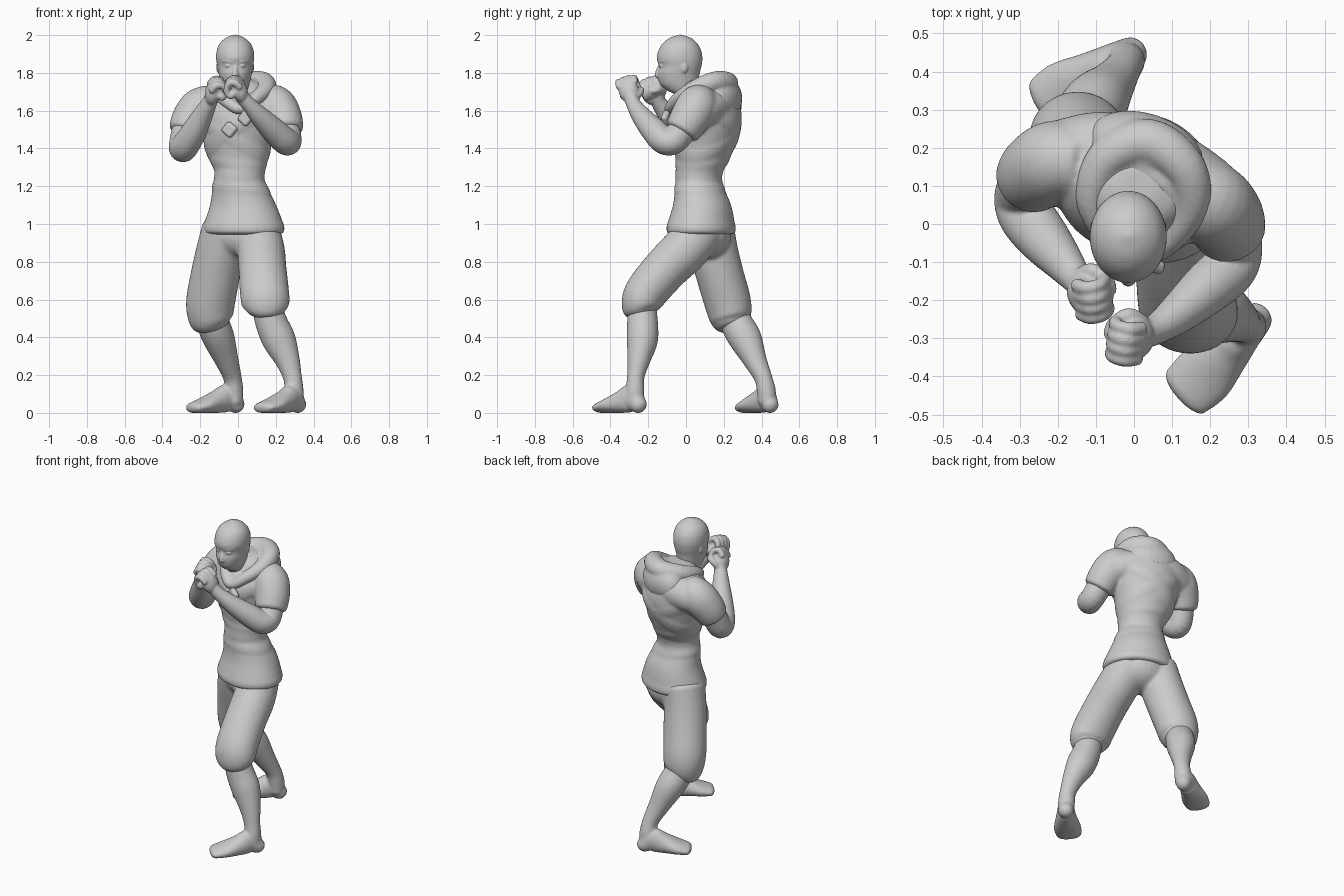
import bpy, bmesh, math
from mathutils import Vector as V, Matrix

SUB, N, PARTS = 5, 28, []

def spline(secs, closed=False):
    """Catmull-Rom through tuples of any length."""
    m, out = len(secs), []
    for i in range(m if closed else m - 1):
        g = lambda j: secs[j % m] if closed else secs[min(max(j, 0), m - 1)]
        p = [g(i + k) for k in (-1, 0, 1, 2)]
        for t in (s / SUB for s in range(SUB)):
            out.append([.5 * (2*b + (c-a)*t + (2*a-5*b+4*c-d)*t*t + (3*b-a-3*c+d)*t**3)
                        for a, b, c, d in zip(*p)])
    return out if closed else out + [list(secs[-1])]

def finish(bm):
    bmesh.ops.recalc_face_normals(bm, faces=bm.faces)
    me = bpy.data.meshes.new("part")
    bm.to_mesh(me)
    bm.free()
    PARTS.append(me)

def merge(name, voxel, smooth):
    """Fuse all pieces made since the last call into one soft surface."""
    bm = bmesh.new()
    for me in PARTS:
        bm.from_mesh(me)
        bpy.data.meshes.remove(me)
    PARTS.clear()
    me = bpy.data.meshes.new(name)
    bm.to_mesh(me)
    bm.free()
    ob = bpy.data.objects.new(name, me)
    bpy.context.collection.objects.link(ob)
    r = ob.modifiers.new("fuse", 'REMESH')
    r.mode, r.voxel_size, r.use_smooth_shade = 'VOXEL', voxel, True
    s = ob.modifiers.new("soften", 'SMOOTH')
    s.factor, s.iterations = .5, smooth

def skin(rings, closed=False):
    bm = bmesh.new()
    vs = [[bm.verts.new((p[0], p[1], max(p[2], 0))) for p in r] for r in rings]
    n = len(vs[0])
    for i in range(len(vs) - (0 if closed else 1)):
        a, b = vs[i], vs[(i + 1) % len(vs)]
        for j in range(n):
            k = (j + 1) % n
            bm.faces.new((a[j], a[k], b[k], b[j]))
    if not closed:
        bm.faces.new(vs[0][::-1])
        bm.faces.new(vs[-1])
    finish(bm)

def tube(secs, ref=(0, 1, 0), cap=.6, closed=False, n=N):
    """Sweep of (x, y, z, half width, half depth) with rounded ends."""
    secs = [tuple(s) if len(s) == 5 else tuple(s) + (s[3],) for s in secs]
    S, ref, rings = spline(secs, closed), V(ref), []
    P = [V(s[:3]) for s in S]
    for i, s in enumerate(S):
        nxt = P[(i + 1) % len(P)] if closed else P[min(i + 1, len(P) - 1)]
        T = (nxt - (P[i - 1] if closed or i else P[0])).normalized()
        A = ref.cross(T).normalized()
        B = T.cross(A)
        def ring(off, k):
            return [P[i] + T * off + A * (s[3] * k * math.cos(2*math.pi*j/n))
                    + B * (s[4] * k * math.sin(2*math.pi*j/n)) for j in range(n)]
        ends = [math.radians(d) for d in (85, 65, 45, 22)]
        r = min(s[3], s[4]) * cap
        if i == 0 and not closed:
            rings += [ring(-r * math.sin(e), math.cos(e)) for e in ends]
        rings.append(ring(0, 1))
        if i == len(S) - 1 and not closed:
            rings += [ring(r * math.sin(e), math.cos(e)) for e in ends[::-1]]
    skin(rings, closed)

def oval(s, t, k=1.0):
    """Point on a horizontal section (x, y, z, a, b, turn)."""
    x, y = s[3] * k * math.cos(t), s[4] * k * math.sin(t)
    c, d = math.cos(s[5]), math.sin(s[5])
    return V((s[0] + x*c - y*d, s[1] + x*d + y*c, s[2]))

def stack(secs, n=40):
    skin([[oval(s, 2*math.pi*j/n) for j in range(n)] for s in spline(secs)])

def ball(loc, size, rot=Matrix()):
    bm = bmesh.new()
    M = Matrix.Translation(loc) @ rot.to_4x4() @ Matrix.Diagonal((*size, 1))
    bmesh.ops.create_uvsphere(bm, u_segments=24, v_segments=14, radius=1, matrix=M)
    finish(bm)

# tunic, turned with the stance
R = math.radians(-19)
BODY = [(.03, .08, .945, .19, .15, R), (.03, .08, .955, .216, .176, R), (.03, .08, 1.0, .214, .174, R),
        (.027, .085, 1.1, .178, .151, R), (.01, .07, 1.2, .146, .125, R), (.008, .068, 1.26, .13, .119, R),
        (.005, .085, 1.33, .152, .137, R), (0, .098, 1.42, .18, .163, R), (0, .105, 1.54, .207, .187, R),
        (0, .108, 1.63, .217, .172, R), (0, .11, 1.7, .175, .14, R), (.01, .1, 1.75, .11, .1, R),
        (.01, .1, 1.77, .05, .05, R)]
stack(BODY)
FINE = spline(BODY)

def on_body(t, z, k):
    for p, q in zip(FINE, FINE[1:]):
        if p[2] <= z <= q[2]:
            f = (z - p[2]) / (q[2] - p[2] + 1e-9)
            return oval([a + (b - a) * f for a, b in zip(p, q)], t, k)

# wrapped folds and chest straps: (height, slope, half width, thickness)
for z, slope, half, out in ((1.255, .015, .03, .03), (1.195, -.012, .022, .03), (1.32, -.02, .02, .025),
                            (1.49, .12, .04, .04), (1.46, -.1, .03, .025), (.98, 0, .022, .012)):
    rings = []
    for t in (2 * math.pi * j / 64 for j in range(64)):
        rings.append([on_body(t, z + slope * math.cos(t) + h * half, 1 + o) for h, o in
                      ((-1, -.08), (-.95, out*.7), (0, out), (.95, out*.7), (1, -.08))])
    skin(rings, True)

# shoulders and sleeves belong to the tunic
tube([(-.19, .185, 1.6, .09), (-.09, .19, 1.62, .105), (.02, .165, 1.63, .11), (.11, .13, 1.62, .105),
      (.2, .085, 1.6, .09)], (0, 0, 1))
tube([(.13, .09, 1.665, .08), (.195, .06, 1.63, .107), (.235, .02, 1.56, .105),
      (.252, -.02, 1.495, .095)], (1, 0, 0), .25)
tube([(-.13, .16, 1.66, .085), (-.2, .165, 1.615, .108), (-.25, .14, 1.55, .104),
      (-.275, .115, 1.49, .093)], (1, 0, 0), .25)
merge("tunic", .009, 7)

# strap plates
for x, z, y in ((-.045, 1.5, -.082), (.04, 1.56, -.105)):
    bm = bmesh.new()
    M = (Matrix.Translation((x, y, z)) @ Matrix.Rotation(R, 4, 'Z')
         @ Matrix.Rotation(math.radians(40), 4, 'Y') @ Matrix.Diagonal((.068, .035, .068, 1)))
    bmesh.ops.create_cube(bm, size=1, matrix=M)
    bmesh.ops.bevel(bm, geom=bm.edges[:], offset=.007, segments=2, affect='EDGES')
    finish(bm)
merge("strap_plates", .005, 1)

# draped hood around the neck
tube([(.035, .215, 1.745, .062, .06), (.13, .15, 1.75, .057), (.15, .05, 1.715, .048),
      (.09, -.045, 1.66, .035), (.01, -.085, 1.61, .03), (-.06, -.04, 1.65, .033),
      (-.11, .06, 1.7, .042), (-.07, .17, 1.73, .055)], (0, 0, 1), closed=True)
ball((.03, .19, 1.665), (.16, .1, .12), Matrix.Rotation(R, 4, 'Z'))
tube([(.02, .14, 1.74, .03), (.085, .1, 1.74, .03), (.09, .03, 1.705, .028), (.0, -.045, 1.65, .025),
      (-.07, .03, 1.685, .028), (-.055, .11, 1.725, .03)], (0, 0, 1), closed=True)
merge("hood", .008, 4)

# head: (z, front y, back y, half width)
HEAD = [(1.6, -.04, .12, .07), (1.68, -.055, .08, .064), (1.705, -.097, .07, .064), (1.74, -.136, .067, .075),
        (1.79, -.15, .071, .087), (1.835, -.144, .082, .095), (1.88, -.155, .087, .101), (1.925, -.143, .078, .096),
        (1.96, -.12, .056, .079), (1.985, -.087, .027, .05), (1.998, -.05, -.01, .022), (2.002, -.035, -.025, .006)]
stack([(-.015, (f + b) / 2, z, w, (b - f) / 2, 0) for z, f, b, w in HEAD])
tube([(-.015, -.138, 1.835, .01), (-.015, -.146, 1.805, .016), (-.015, -.145, 1.785, .02)], (1, 0, 0))
for s in (-1, 1):
    X = -.015 + s * .036
    ball((X, -.13, 1.838), (.018, .014, .009))
    tube([(X - s*.026, -.139, 1.853, .009), (X, -.137, 1.86, .009), (X + s*.03, -.115, 1.864, .008)],
         (0, 0, 1), n=12)
    ball((-.015 + s * .09, -.01, 1.83), (.01, .02, .03))
merge("masked_head", .0055, 2)

# trousers
ball((.02, .1, .94), (.17, .14, .125))
tube([(.1, .09, .98, .115, .12), (.12, .0, .87, .126, .126), (.13, -.11, .76, .127, .12),
      (.14, -.21, .64, .13, .114), (.148, -.238, .57, .125, .104), (.15, -.235, .535, .098, .09)], cap=.3)
tube([(-.07, .12, .98, .12, .135), (-.095, .145, .86, .126, .13), (-.12, .18, .73, .13, .126),
      (-.145, .22, .59, .13, .124), (-.145, .236, .505, .12, .112), (-.135, .245, .465, .098, .09)], cap=.3)
merge("trousers", .01, 6)

# bare lower legs with feet
tube([(.145, -.235, .58, .075), (.18, -.23, .47, .086, .082), (.22, -.232, .38, .088, .082),
      (.262, -.25, .28, .066, .061), (.288, -.266, .19, .05, .046), (.297, -.27, .12, .05), (.3, -.27, .06, .048)])
tube([(.318, -.25, .042, .045, .046), (.285, -.29, .075, .05, .075), (.245, -.335, .06, .062, .062),
      (.185, -.395, .04, .082, .042), (.135, -.44, .027, .076, .03)], (0, 0, 1), .9)
merge("front_lower_leg", .008, 5)
tube([(-.15, .24, .56, .075), (-.13, .27, .47, .086), (-.1, .315, .39, .084, .087), (-.06, .365, .28, .063, .063),
      (-.03, .407, .19, .049, .048), (-.022, .425, .12, .05), (-.02, .43, .06, .048)])
tube([(-.008, .446, .042, .045, .046), (-.055, .424, .075, .05, .075), (-.11, .392, .06, .062, .062),
      (-.18, .35, .04, .08, .042), (-.232, .318, .027, .073, .03)], (0, 0, 1), .9)
merge("back_lower_leg", .008, 5)

def fist(c, u, w):
    """u runs along the forearm, w out of the palm, s towards the thumb."""
    u, c = V(u).normalized(), V(c)
    w = (V(w) - u * V(w).dot(u)).normalized()
    s = u.cross(w)
    s = -s if s.y < 0 else s
    at = lambda a, b, d, r: (*(c + u*a + w*b + s*d), r)
    ball(c - w * .005 - u * .008, (.068, .054, .042), Matrix((u, s, w)).transposed())
    for i, k in enumerate((1, 1.08, 1.08, .97)):
        d = (i - 1.5) * .028
        tube([at(.02, -.025, d, .018), at(.055*k, -.006, d, .019), at(.055*k, .028, d, .018),
              at(.02, .05, d, .018), at(-.01, .04, d, .017), at(.0, .02, d, .015)], s, n=14)
    tube([at(-.045, .0, .035, .022), at(-.012, .028, .058, .02), at(.008, .06, .03, .018),
          at(.014, .066, .0, .015)], u, n=14)

# bent arms with fists
tube([(.245, .0, 1.53, .078), (.265, -.06, 1.445, .072), (.25, -.115, 1.44, .072), (.19, -.17, 1.495, .068),
      (.115, -.235, 1.57, .053), (.06, -.275, 1.63, .04), (.025, -.29, 1.67, .038)],
     V((.02, -.09, -.12)).cross(V((-.2, -.18, .2))))
fist((.0, -.303, 1.71), (-.25, -.15, .6), (-1, .1, .1))
merge("left_arm", .006, 3)
tube([(-.27, .12, 1.52, .076), (-.293, .07, 1.41, .074), (-.28, .02, 1.415, .074), (-.235, -.04, 1.485, .068),
      (-.185, -.1, 1.58, .053), (-.15, -.145, 1.645, .04), (-.135, -.16, 1.68, .038)],
     V((-.02, -.05, -.12)).cross(V((.15, -.2, .24))))
fist((-.126, -.185, 1.7), (.15, -.25, .6), (1, .1, .1))
merge("right_arm", .006, 3)
